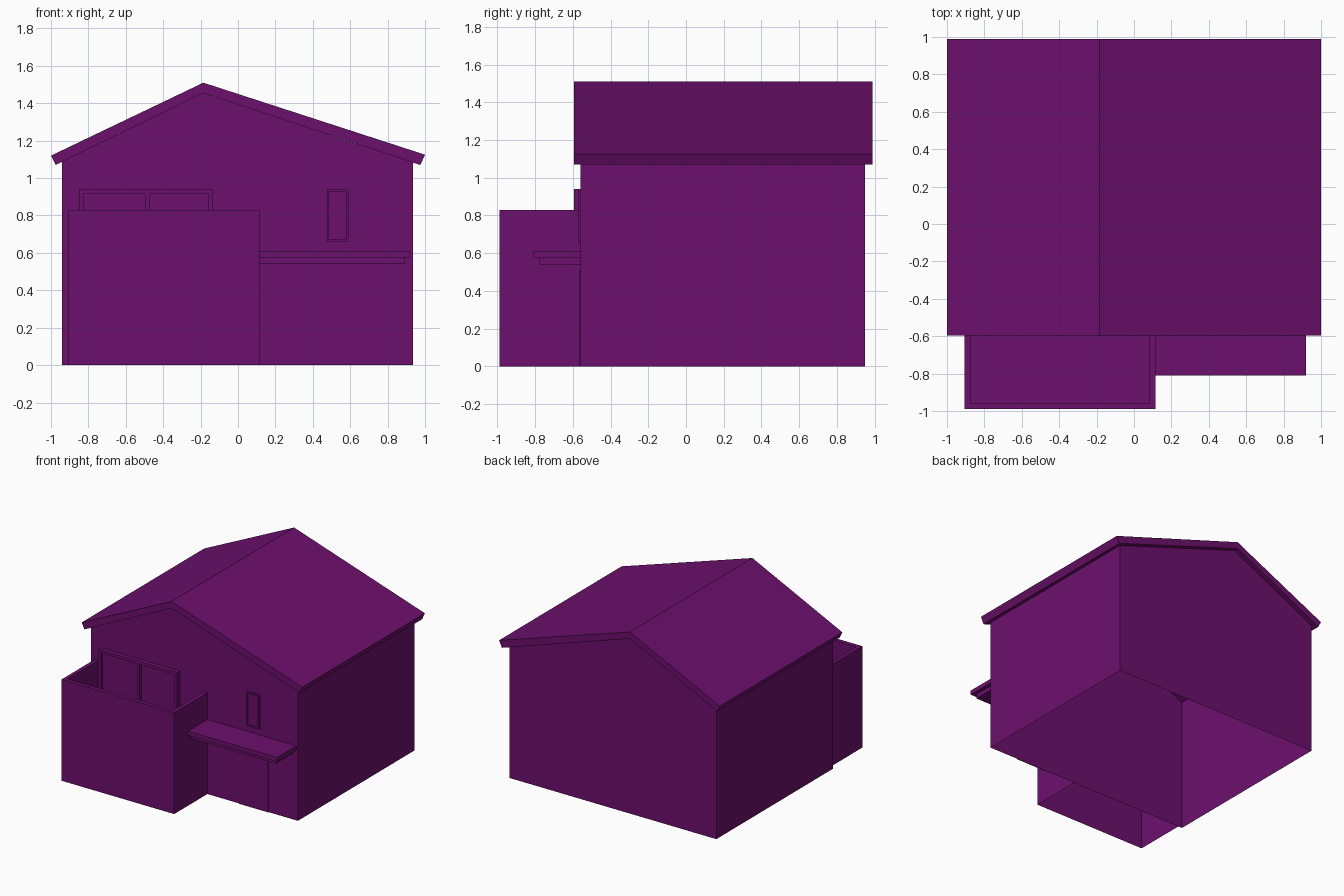
import bpy, bmesh

if "Cube" in bpy.data.objects:
    bpy.data.objects.remove(bpy.data.objects["Cube"])

paint = bpy.data.materials.new("purple_paint")
paint.diffuse_color = (0.15, 0.005, 0.15, 1)
paint.use_nodes = True
paint.node_tree.nodes["Principled BSDF"].inputs["Base Color"].default_value = paint.diffuse_color


def finish(name, bm):
    bmesh.ops.recalc_face_normals(bm, faces=bm.faces)
    mesh = bpy.data.meshes.new(name)
    bm.to_mesh(mesh)
    bm.free()
    mesh.materials.append(paint)
    ob = bpy.data.objects.new(name, mesh)
    bpy.context.collection.objects.link(ob)
    return ob


def prism(name, profile, y0, y1, skip=()):
    """Extrude an (x, z) profile along y, leaving out the sides in skip."""
    bm = bmesh.new()
    a = [bm.verts.new((x, y0, z)) for x, z in profile]
    b = [bm.verts.new((x, y1, z)) for x, z in profile]
    bm.faces.new(a)
    bm.faces.new(b)
    n = len(a)
    for i in range(n):
        if i not in skip:
            j = (i + 1) % n
            bm.faces.new((a[i], a[j], b[j], b[i]))
    return finish(name, bm)


def box(name, x0, x1, y0, y1, z0, z1):
    return prism(name, [(x0, z0), (x1, z0), (x1, z1), (x0, z1)], y0, y1)


# House walls: gabled shell, open underneath and under the roof
prism("house_walls", [(-0.94, 0), (0.935, 0), (0.935, 1.083),
                      (-0.185, 1.455), (-0.94, 1.087)], -0.56, 0.95, skip=(0, 2, 3))

# Roof: bent slab with an off-centre ridge
prism("roof", [(-1, 1.12), (-0.975, 1.07), (-0.185, 1.455),
               (0.975, 1.07), (1, 1.125), (-0.185, 1.51)], -0.595, 0.99)

# Front block carrying the balcony: open underneath and against the house
X0, X1, Y0, Y1, TOP, FLOOR, T = -0.905, 0.115, -0.99, -0.56, 0.83, 0.51, 0.032
bm = bmesh.new()
outer = [(X0, Y1), (X0, Y0), (X1, Y0), (X1, Y1)]
inner = [(X0 + T, Y1), (X0 + T, Y0 + T), (X1 - T, Y0 + T), (X1 - T, Y1)]
rings = [[bm.verts.new((x, y, z)) for x, y in pts]
         for pts, z in ((outer, 0), (outer, TOP), (inner, TOP), (inner, FLOOR))]
for lo, hi in zip(rings, rings[1:]):
    for i in range(3):
        bm.faces.new((lo[i], lo[i + 1], hi[i + 1], hi[i]))
bm.faces.new(rings[3])
finish("balcony_block", bm)


def window(name, x0, x1, z0, z1, w, depth, mullions=()):
    """Frame bars standing proud of the wall, with a pane behind them."""
    y = -0.56 - depth
    box(name + "_pane", x0 + w, x1 - w, -0.56 - depth * 0.3, -0.56, z0 + w, z1 - w)
    for side, z in (("bottom", z0), ("top", z1 - w)):
        box(f"{name}_{side}_rail", x0, x1, y, -0.56, z, z + w)
    for i, x in enumerate((x0, *mullions, x1 - w)):
        box(f"{name}_stile_{i}", x, x + w, y, -0.56, z0 + w, z1 - w)


window("balcony_door", -0.85, -0.135, FLOOR, 0.94, 0.024, 0.035, (-0.498,))
window("small_window", 0.475, 0.59, 0.66, 0.94, 0.012, 0.012)

# Stepped porch canopy and the entrance door below it
box("canopy_top", X1, 0.92, -0.81, -0.56, 0.575, 0.61)
box("canopy_base", X1, 0.89, -0.78, -0.56, 0.54, 0.575)
box("entrance_door", 0.40, 0.67, -0.566, -0.56, 0, 0.51)
